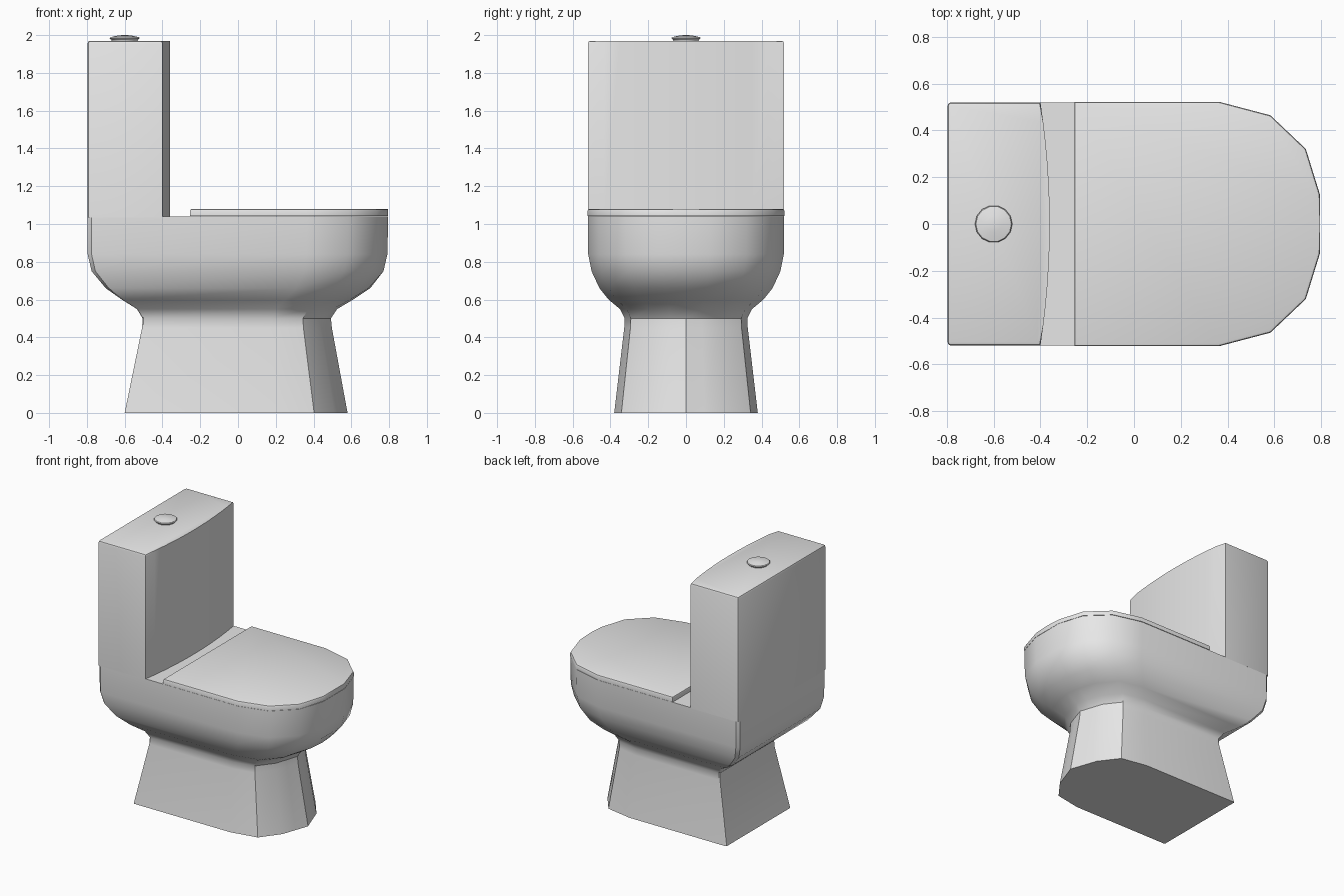
import bpy, bmesh, math

cube = bpy.data.objects.get("Cube")
if cube:
    bpy.data.objects.remove(cube)

ceramic = bpy.data.materials.new("grey ceramic")
ceramic.use_nodes = True
GREY = (0.8, 0.8, 0.8, 1)
ceramic.diffuse_color = GREY
ceramic.node_tree.nodes["Principled BSDF"].inputs["Base Color"].default_value = GREY


def finish(name, bm):
    """Turn a bmesh into a smooth shaded object."""
    bmesh.ops.recalc_face_normals(bm, faces=bm.faces)
    mesh = bpy.data.meshes.new(name)
    bm.to_mesh(mesh)
    bm.free()
    mesh.materials.append(ceramic)
    obj = bpy.data.objects.new(name, mesh)
    bpy.context.collection.objects.link(obj)
    bpy.ops.object.select_all(action='DESELECT')
    obj.select_set(True)
    bpy.context.view_layer.objects.active = obj
    bpy.ops.object.shade_smooth_by_angle(angle=math.radians(32))
    return obj


def loft(name, rings):
    """Skin a stack of closed rings and cap both ends."""
    bm = bmesh.new()
    loops = [[bm.verts.new(p) for p in ring] for ring in rings]
    for low, high in zip(loops, loops[1:]):
        for i in range(len(low)):
            j = (i + 1) % len(low)
            bm.faces.new((low[i], low[j], high[j], high[i]))
    bm.faces.new(loops[0])
    bm.faces.new(loops[-1])
    return finish(name, bm)


def mirrored(half):
    """Close a half outline, whose first point lies on y = 0."""
    return half + [(x, -y) for x, y in reversed(half[1:])]


def prism(name, outline, z0, z1, bevel, corners=()):
    """Extrude an outline; round its top rim and chosen upright corners."""
    bm = bmesh.new()
    low = [bm.verts.new((x, y, z0)) for x, y in outline]
    high = [bm.verts.new((x, y, z1)) for x, y in outline]
    n = len(outline)
    bm.faces.new(low)
    top = bm.faces.new(high)
    for i in range(n):
        j = (i + 1) % n
        bm.faces.new((low[i], low[j], high[j], high[i]))
    edges = list(top.edges) + [bm.edges.get((low[i], high[i])) for i in corners]
    bmesh.ops.bevel(bm, geom=edges, offset=bevel, segments=2, profile=0.5,
                    affect='EDGES', clamp_overlap=True)
    return finish(name, bm)


# Half outlines as (length fraction, width fraction), nose to back
FOOT = [(1, 0), (.97, .26), (.94, .53), (.85, .9), (.68, 1), (.005, 1), (0, .99)]
BOWL = [(1, 0), (1, .24), (.962, .615), (.867, .89), (.73, 1), (.013, 1), (0, .96)]

# Height, back x, nose x, half width, blend from foot to bowl outline
LEVELS = [
    (0, -.6, .58, .38, 0),
    (.45, -.508, .497, .327, 0),
    (.5, -.505, .492, .325, .1),
    (.55, -.535, .525, .35, .3),
    (.6, -.615, .61, .41, .55),
    (.66, -.7, .7, .458, .8),
    (.75, -.775, .77, .5, 1),
    (.84, -.796, .791, .518, 1),
    (1.04, -.797, .795, .52, 1),
]

rings = []
for z, back, nose, width, t in LEVELS:
    half = []
    for (u0, v0), (u1, v1) in zip(FOOT, BOWL):
        u, v = u0 + (u1 - u0) * t, v0 + (v1 - v0) * t
        half.append((back + (nose - back) * u, width * v))
    rings.append([(x, y, z) for x, y in mirrored(half)])
loft("pedestal_and_bowl", rings)

# Cistern with a gently bowed front
bow = [(-.36 - .04 * (i / 6) ** 2, .52 * i / 6) for i in range(7)]
cistern = mirrored(bow + [(-.797, .52)])
prism("cistern", cistern, 1.035, 1.97, .015, corners=(7, 8))

# Lid following the bowl outline
lid_half = [(-.797 + 1.592 * u, .522 * v) for u, v in BOWL[:5]] + [(-.255, .522)]
prism("seat_lid", mirrored(lid_half), 1.042, 1.08, .012)

# Domed flush button
SIDES = 14
button = [[(-.6 + r * math.cos(math.tau * i / SIDES), r * math.sin(math.tau * i / SIDES), z)
           for i in range(SIDES)]
          for r, z in ((.065, 1.96), (.07, 1.975), (.08, 1.983), (.076, 1.989), (.035, 1.998), (.01, 2))]
loft("flush_button", button)
